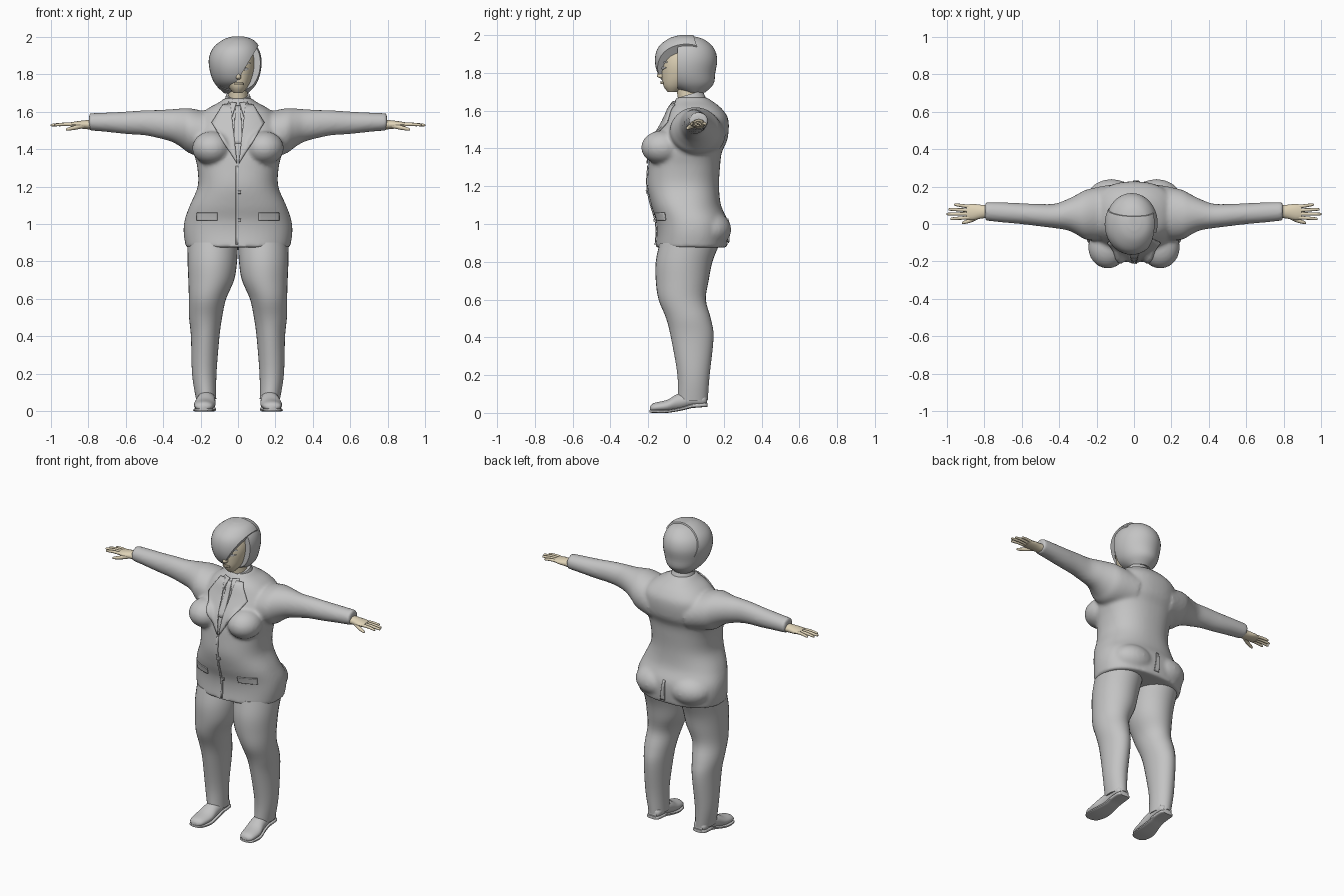
import bpy, bmesh, math
from mathutils import Vector, Matrix
from mathutils.bvhtree import BVHTree

cube = bpy.data.objects.get("Cube")
if cube:
    bpy.data.objects.remove(cube, do_unlink=True)


def material(name, color):
    m = bpy.data.materials.new(name)
    m.use_nodes = True
    m.diffuse_color = (*color, 1)
    m.node_tree.nodes["Principled BSDF"].inputs["Base Color"].default_value = (*color, 1)
    return m


GREY = material("soft_grey", (.55, .55, .55))
SKIN = material("pale_skin", (.75, .66, .48))


def add_loft(bm, rings, axis="z", power=2, sides=32, steps=4):
    """Smooth closed tube through rings of (position, centre a, centre b, radius a, radius b)."""
    pts = [Vector(r) for r in rings]
    pts = [pts[0], *pts, pts[-1]]
    path = []
    for a, b, c, d in zip(pts, pts[1:], pts[2:], pts[3:]):
        for k in range(steps):
            t = k / steps
            path.append(b + (c - a) * t / 2 + (a - b * 2.5 + c * 2 - d / 2) * t * t
                        + (b * 3 - a - c * 3 + d) * t ** 3 / 2)
    path.append(pts[-1])
    loops = []
    for p, a, b, ra, rb in path:
        loop = []
        for i in range(sides):
            w = math.tau * i / sides
            c, s = math.cos(w), math.sin(w)
            u = a + ra * math.copysign(abs(c) ** (2 / power), c)
            v = b + rb * math.copysign(abs(s) ** (2 / power), s)
            loop.append(bm.verts.new({"z": (u, v, p), "x": (p, u, v), "y": (u, p, v)}[axis]))
        loops.append(loop)
    for low, high in zip(loops, loops[1:]):
        for i in range(sides):
            j = (i + 1) % sides
            bm.faces.new((low[i], low[j], high[j], high[i]))
    bm.faces.new(loops[0])
    bm.faces.new(loops[-1])


def add_ball(bm, centre, radii):
    bmesh.ops.create_uvsphere(bm, u_segments=24, v_segments=14, radius=1,
                              matrix=Matrix.Translation(centre) @ Matrix.Diagonal((*radii, 1)))


def finish(name, bm, mat, angle=40):
    bmesh.ops.recalc_face_normals(bm, faces=bm.faces[:])
    mesh = bpy.data.meshes.new(name)
    bm.to_mesh(mesh)
    bm.free()
    mesh.materials.append(mat)
    obj = bpy.data.objects.new(name, mesh)
    bpy.context.collection.objects.link(obj)
    bpy.ops.object.select_all(action="DESELECT")
    obj.select_set(True)
    bpy.context.view_layer.objects.active = obj
    bpy.ops.object.shade_smooth_by_angle(angle=math.radians(angle))
    return obj


def loft(name, rings, mat, **options):
    bm = bmesh.new()
    add_loft(bm, rings, **options)
    return finish(name, bm, mat)


def flip(rings, side, index):
    """Mirror one coordinate of every ring."""
    return [tuple(v * side if k == index else v for k, v in enumerate(r)) for r in rings]


def cut(bm, point, normal):
    geom = bm.verts[:] + bm.edges[:] + bm.faces[:]
    cutted = bmesh.ops.bisect_plane(bm, geom=geom, plane_co=point, plane_no=normal, clear_outer=True)
    edges = [e for e in cutted["geom_cut"] if isinstance(e, bmesh.types.BMEdge)]
    bmesh.ops.holes_fill(bm, edges=edges, sides=0)


def plate(name, target, corners, mat, side=1, facing=-1, thick=.006):
    """Thin four-cornered panel laid onto the front or back of a target."""
    tree = BVHTree.FromObject(target, bpy.context.evaluated_depsgraph_get())
    bm = bmesh.new()
    bm.faces.new([bm.verts.new((x * side, facing, z)) for x, z in corners])
    bmesh.ops.subdivide_edges(bm, edges=bm.edges[:], cuts=9, use_grid_fill=True)
    for v in bm.verts:
        hit = tree.ray_cast(v.co, Vector((0, -facing, 0)))[0] or tree.find_nearest(v.co)[0]
        v.co.y = hit.y + facing * thick * .8
    obj = finish(name, bm, mat)
    solid = obj.modifiers.new("thickness", "SOLIDIFY")
    solid.thickness = thick
    solid.offset = 0
    return obj


def box(x, z, w, h):
    return [(x - w, z - h), (x + w, z - h), (x + w, z + h), (x - w, z + h)]


# Jacket: torso, bust, seat and sleeves fused into one garment
bm = bmesh.new()
add_loft(bm, [(.875, 0, .028, .278, .19), (.95, 0, .035, .29, .19), (1.02, 0, .03, .285, .19),
              (1.1, 0, 0, .257, .185), (1.2, 0, -.015, .215, .19), (1.3, 0, -.01, .217, .19),
              (1.38, 0, 0, .235, .19), (1.45, 0, .025, .24, .195), (1.55, 0, .055, .225, .17),
              (1.61, 0, .05, .17, .14), (1.65, 0, .04, .1, .1), (1.67, 0, .03, .075, .08)],
         power=2.3, sides=48)
sleeve = [(.13, .06, 1.47, .15, .12), (.25, .05, 1.495, .135, .122), (.3, .05, 1.512, .11, .105),
          (.35, .05, 1.525, .085, .088), (.42, .043, 1.533, .066, .076), (.5, .047, 1.54, .06, .067),
          (.6, .055, 1.54, .056, .06), (.7, .062, 1.543, .054, .052), (.795, .068, 1.545, .05, .046)]
for s in (1, -1):
    add_loft(bm, flip(sleeve, s, 0), axis="x")
    add_ball(bm, (s * .14, -.125, 1.405), (.105, .113, .09))
    add_ball(bm, (s * .12, .12, .97), (.14, .12, .1))
jacket = finish("jacket", bm, GREY)
remesh = jacket.modifiers.new("fuse", "REMESH")
remesh.mode = "VOXEL"
remesh.voxel_size = .01
remesh.use_smooth_shade = True
soften = jacket.modifiers.new("soften", "SMOOTH")
soften.factor = .5
soften.iterations = 8
bpy.context.view_layer.update()

# Jacket details
plate("tie", jacket, [(-.014, 1.63), (.014, 1.63), (.024, 1.43), (-.024, 1.43)], GREY)
plate("front_edge", jacket, box(-.006, 1.1, .006, .21), GREY, thick=.005)
plate("back_vent", jacket, [(-.004, .9), (.03, .9), (.012, 1.03), (-.004, 1.03)], GREY, facing=1)
for s, label in ((1, "left"), (-1, "right")):
    plate(label + "_lapel", jacket, [(.04, 1.64), (.08, 1.635), (.14, 1.54), (.004, 1.32)], GREY, s,
          thick=.009)
    plate(label + "_collar_tip", jacket, [(.008, 1.645), (.05, 1.65), (.06, 1.63), (.035, 1.56)],
          GREY, s, thick=.008)
    plate(label + "_pocket_flap", jacket, box(.165, 1.04, .055, .02), GREY, s)
for z in (1.02, 1.17):
    plate("button", jacket, box(.008, z, .008, .008), GREY, thick=.009)

# Collar dips toward the throat
bm = bmesh.new()
add_loft(bm, [(1.62, 0, .025, .09, .09), (1.66, 0, .022, .073, .077), (1.69, 0, .02, .064, .068)])
for v in bm.verts:
    v.co.z += .3 * (v.co.y - .03)
finish("shirt_collar", bm, GREY)

# Trousers and shoes
leg = [(.065, .17, .035, .054, .08), (.2, .18, .04, .065, .085), (.4, .175, .033, .076, .113),
       (.5, .173, .013, .088, .118), (.6, .163, -.02, .099, .125), (.7, .143, -.02, .122, .14),
       (.8, .137, -.01, .132, .15), (.9, .135, .02, .135, .16)]
shoe = [(-.19, .185, .022, .02, .012), (-.17, .183, .028, .046, .024), (-.1, .178, .037, .057, .032),
        (-.04, .171, .057, .05, .045), (.03, .168, .07, .046, .04), (.09, .168, .07, .045, .036),
        (.11, .168, .065, .03, .025)]
sole = [(-.192, .185, .009, .022, .007), (-.17, .183, .008, .05, .008), (-.1, .178, .008, .06, .008),
        (-.02, .17, .022, .048, .009), (.03, .168, .036, .047, .011), (.1, .168, .042, .045, .011),
        (.115, .168, .042, .03, .01)]
for s, label in ((1, "left"), (-1, "right")):
    loft(label + "_trouser_leg", flip(leg, s, 1), GREY)
    loft(label + "_shoe", flip(shoe, s, 1), GREY, axis="y", sides=24)
    loft(label + "_sole", flip(sole, s, 1), GREY, axis="y", power=4, sides=24)

# Hands: palm, four spread fingers and a thumb
palm = [(.77, .068, 1.53, .036, .026), (.81, .066, 1.53, .036, .024), (.86, .064, 1.53, .043, .018),
        (.895, .064, 1.53, .038, .012)]
for s, label in ((1, "left"), (-1, "right")):
    bm = bmesh.new()
    add_loft(bm, flip(palm, s, 0), axis="x", sides=20)
    for i, tip in enumerate((.98, 1, .99, .96)):
        y, end = .035 + .019 * i, .028 + .025 * i
        finger = [(.87, y, 1.53, .01, .01), ((.87 + tip) / 2, (y + end) / 2, 1.532, .009, .009),
                  (tip - .008, end, 1.528, .007, .007), (tip, end, 1.527, .003, .003)]
        add_loft(bm, flip(finger, s, 0), axis="x", sides=10)
    thumb = [(.82, .045, 1.525, .014, .013), (.87, .02, 1.514, .012, .012),
             (.91, .008, 1.506, .008, .008), (.918, .006, 1.505, .003, .003)]
    add_loft(bm, flip(thumb, s, 0), axis="x", sides=10)
    finish(label + "_hand", bm, SKIN)

# Head, neck and face
loft("neck", [(1.6, 0, .025, .055, .058), (1.68, 0, .01, .05, .055), (1.75, 0, 0, .05, .055)], SKIN)
head = loft("head", [(1.698, 0, -.07, .022, .026), (1.73, 0, -.055, .05, .064),
                     (1.78, 0, -.035, .074, .093), (1.85, 0, -.025, .088, .106),
                     (1.92, 0, -.015, .08, .1), (1.96, 0, 0, .05, .06)], SKIN)
bpy.context.view_layer.update()
loft("nose", [(1.772, .002, -.128, .008, .01), (1.782, .002, -.132, .015, .022),
              (1.81, .002, -.13, .009, .015), (1.84, .002, -.125, .006, .006)], SKIN, sides=16)
plate("lips", head, box(.004, 1.748, .022, .006), SKIN, thick=.009)
for s, label in ((1, "left"), (-1, "right")):
    plate(label + "_eye", head, [(.024, 1.824), (.042, 1.818), (.062, 1.828), (.042, 1.834)],
          GREY, s, thick=.004)
    plate(label + "_eyebrow", head, [(.018, 1.845), (.066, 1.855), (.064, 1.861), (.018, 1.853)],
          GREY, s, thick=.005)

# Bobbed hair: back cap and a swept fringe over one eye
bob = [(1.695, -.01, .045, .06, .055), (1.74, -.012, .02, .105, .125), (1.8, -.012, .005, .13, .15),
       (1.87, -.012, .005, .138, .16), (1.93, -.008, .006, .12, .142), (1.975, 0, .01, .075, .09),
       (1.992, 0, .012, .025, .035)]
bm = bmesh.new()
add_loft(bm, bob, sides=40)
cut(bm, (0, -.045, 0), (0, -1, 0))
finish("back_hair", bm, GREY)
bm = bmesh.new()
add_loft(bm, [(z + .008, x, y - .006, a + .006, b + .003) for z, x, y, a, b in bob], sides=40)
cut(bm, (-.03, 0, 1.72), (.2, 0, -.12))
cut(bm, (0, .07, 1.9), (0, 1, .3))
finish("swept_fringe", bm, GREY)
